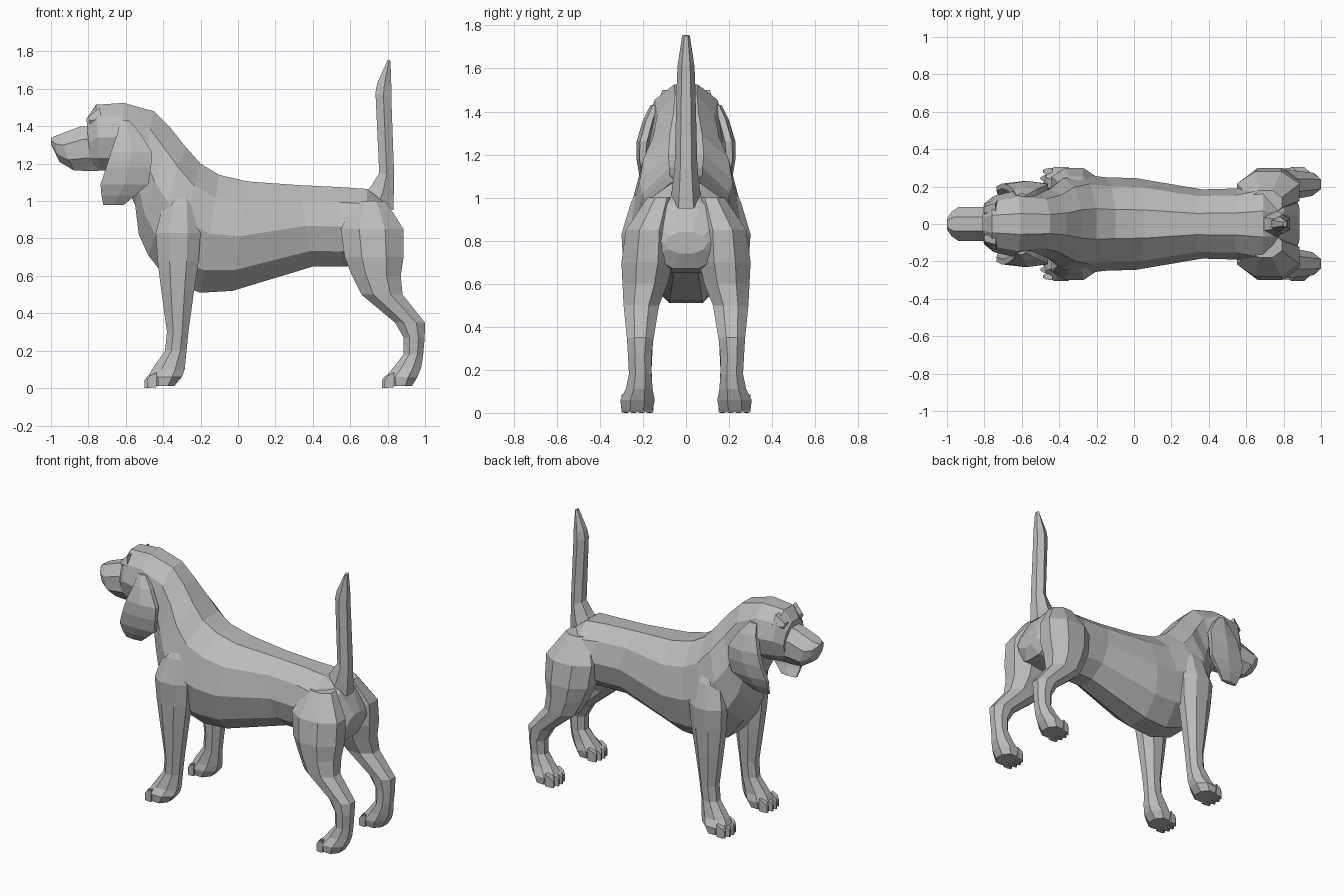
import bpy, bmesh, math

grey = bpy.data.materials.new("grey")
grey.diffuse_color = (0.5, 0.5, 0.5, 1)


def loft(name, rows, sides=8, mirror=False):
    """Skin rings. Row: first end (x, z), second end (x, z), y centre, half width."""
    bm = bmesh.new()
    rings = []
    step = 2 * math.pi / sides
    reach = math.cos(step / 2)          # flat facets touch the given outline
    wide = max(abs(math.sin((i + .5) * step)) for i in range(sides))
    for (ax, az), (bx, bz), cy, hw in rows:
        ring = []
        for i in range(sides):
            a = (i + .5) * step
            t = .5 - .5 * math.cos(a) / reach
            ring.append(bm.verts.new((ax + (bx - ax) * t,
                                      cy + hw * math.sin(a) / wide,
                                      az + (bz - az) * t)))
        rings.append(ring)
    for r, s in zip(rings, rings[1:]):
        for i in range(sides):
            j = (i + 1) % sides
            bm.faces.new((r[i], r[j], s[j], s[i]))
    bm.faces.new(rings[0][::-1])
    bm.faces.new(rings[-1])
    bmesh.ops.recalc_face_normals(bm, faces=bm.faces)
    mesh = bpy.data.meshes.new(name)
    bm.to_mesh(mesh)
    bm.free()
    mesh.materials.append(grey)
    ob = bpy.data.objects.new(name, mesh)
    bpy.context.collection.objects.link(ob)
    if mirror:
        m = ob.modifiers.new("mirror", 'MIRROR')
        m.use_axis = (False, True, False)
        m.use_clip = False
    return ob


def upright(rows):
    """Turn (z, front x, back x, inner y, outer y) into loft rows."""
    return [((f, z), (b, z), (i + o) / 2, (o - i) / 2) for z, f, b, i, o in rows]


# Torso, chest, neck and skull in one skin
loft("body", [
    ((.885, .84), (.88, .74), 0, .10),
    ((.80, .98), (.84, .67), 0, .20),
    ((.69, 1.065), (.68, .65), 0, .225),
    ((.54, 1.075), (.56, .65), 0, .19),
    ((.33, 1.085), (.40, .65), 0, .185),
    ((.05, 1.105), (-.03, .52), 0, .245),
    ((-.10, 1.14), (-.20, .51), 0, .25),
    ((-.20, 1.20), (-.37, .57), 0, .265),
    ((-.28, 1.29), (-.48, .71), 0, .245),
    ((-.36, 1.39), (-.53, .82), 0, .19),
    ((-.45, 1.48), (-.55, .98), 0, .165),
    ((-.61, 1.525), (-.64, 1.16), 0, .18),
    ((-.76, 1.515), (-.74, 1.165), 0, .15),
    ((-.81, 1.44), (-.79, 1.18), 0, .11)], sides=10)

# Muzzle, ending in a blunt nose
loft("muzzle", [
    ((-.72, 1.41), (-.68, 1.165), 0, .10),
    ((-.84, 1.40), (-.80, 1.16), 0, .09),
    ((-.96, 1.355), (-.88, 1.165), 0, .092),
    ((-.985, 1.345), (-.955, 1.21), 0, .065),
    ((-1.0, 1.335), (-.998, 1.30), 0, .03)])

# Brow over each eye
loft("brow", [
    ((-.74, 1.50), (-.72, 1.38), .09, .04),
    ((-.80, 1.45), (-.79, 1.41), .075, .035)], sides=6, mirror=True)

# Hanging ears
loft("ear", upright([
    (1.43, -.63, -.58, .12, .165),
    (1.36, -.645, -.52, .14, .20),
    (1.26, -.68, -.46, .165, .23),
    (1.18, -.705, -.465, .175, .23),
    (1.09, -.735, -.48, .165, .215),
    (1.03, -.73, -.55, .15, .19),
    (.98, -.72, -.61, .13, .16)]), sides=6, mirror=True)

# Front legs from the shoulder blade to the paw
loft("front_leg", upright([
    (1.06, -.36, -.25, .12, .21),
    (.98, -.40, -.22, .12, .255),
    (.83, -.44, -.20, .14, .30),
    (.68, -.43, -.21, .14, .29),
    (.52, -.41, -.235, .145, .28),
    (.30, -.38, -.265, .155, .265),
    (.20, -.39, -.275, .16, .26),
    (.10, -.46, -.285, .155, .28),
    (.06, -.48, -.30, .145, .305),
    (.012, -.46, -.34, .155, .30)]), mirror=True)

# Hind legs with haunch, hock and paw
loft("hind_leg", upright([
    (1.00, .62, .79, .05, .18),
    (.85, .55, .885, .06, .28),
    (.70, .57, .885, .06, .30),
    (.60, .61, .87, .085, .295),
    (.50, .66, .88, .125, .29),
    (.35, .84, 1.0, .15, .275),
    (.27, .885, .998, .16, .27),
    (.18, .885, .99, .16, .265),
    (.11, .83, .98, .155, .28),
    (.06, .79, .96, .145, .305),
    (.012, .81, .93, .155, .30)]), mirror=True)

# Four pointed toes on every paw
for leg, x in (("front", -.505), ("hind", .765)):
    for k in range(4):
        y = .17 + k * .037
        tip = x + .012 * abs(k - 1.5)
        loft(f"{leg}_toe_{k + 1}", [
            ((x + .07, .085), (x + .07, .005), y, .019),
            ((tip + .015, .065), (tip + .02, .002), y, .016),
            ((tip, .045), (tip, 0), y, .006)], sides=4, mirror=True)

# Raised tail
loft("tail", [
    ((.68, 1.04), (.83, .95), 0, .07),
    ((.715, 1.085), (.832, 1.0), 0, .065),
    ((.755, 1.15), (.835, 1.13), 0, .053),
    ((.735, 1.58), (.82, 1.55), 0, .042),
    ((.745, 1.63), (.82, 1.61), 0, .038),
    ((.80, 1.755), (.815, 1.75), 0, .018)], sides=6)
